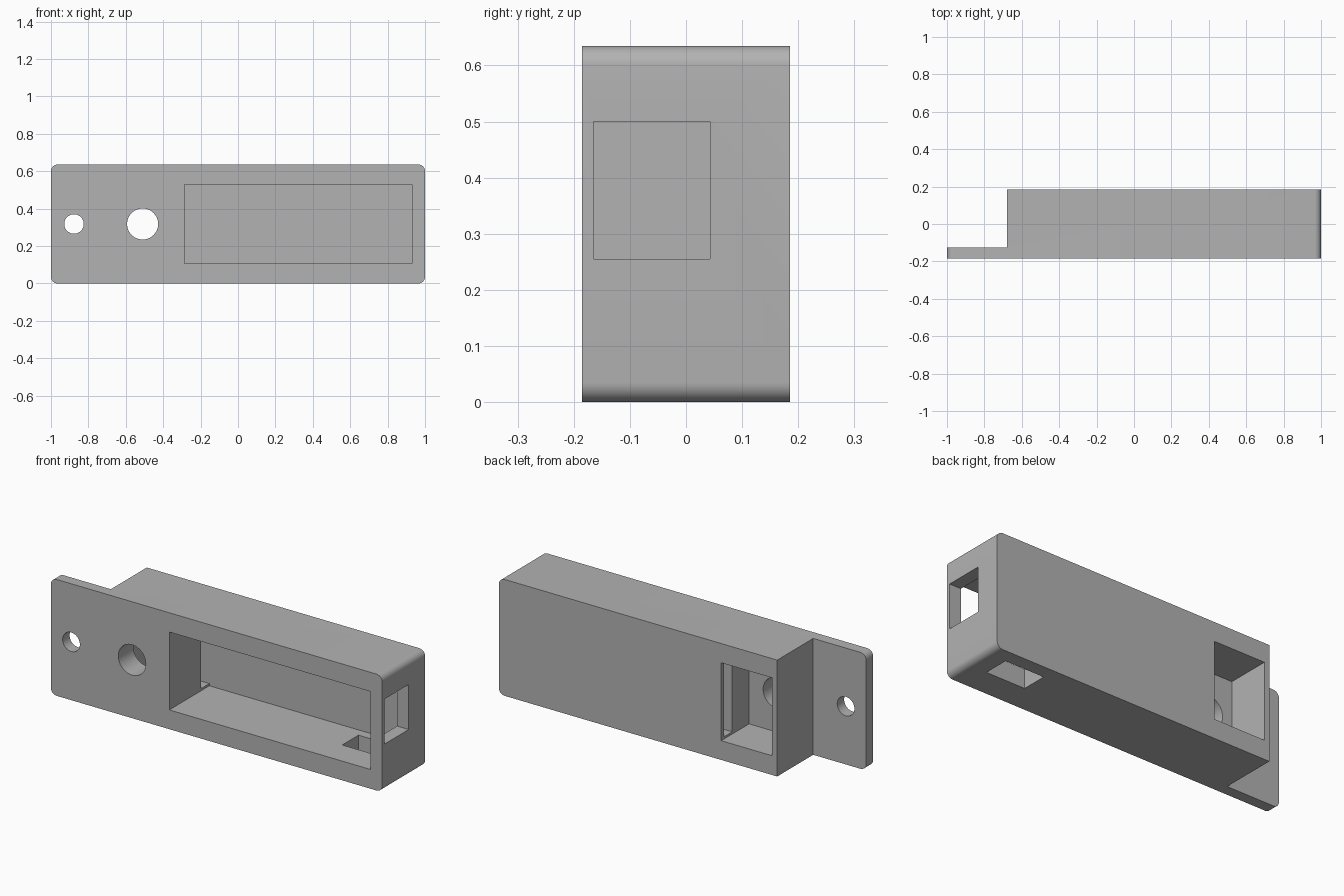
import bpy, bmesh, math
from mathutils import Matrix, Vector

cube = bpy.data.objects.get("Cube")
if cube:
    bpy.data.objects.remove(cube, do_unlink=True)

HEIGHT = 0.635
MID = HEIGHT / 2
FRONT, BACK = -0.185, 0.185
POCKET_BOTTOM, POCKET_TOP = 0.105, 0.53

grey = bpy.data.materials.new("plain grey")
grey.use_nodes = True
colour = (0.45, 0.45, 0.45, 1)
grey.diffuse_color = colour
grey.node_tree.nodes["Principled BSDF"].inputs["Base Color"].default_value = colour


def make_object(name, bm):
    bmesh.ops.recalc_face_normals(bm, faces=bm.faces)
    mesh = bpy.data.meshes.new(name)
    bm.to_mesh(mesh)
    bm.free()
    mesh.materials.append(grey)
    obj = bpy.data.objects.new(name, mesh)
    bpy.context.collection.objects.link(obj)
    return obj


def box(name, x, y, z):
    bm = bmesh.new()
    bmesh.ops.create_cube(bm, size=1)
    for v in bm.verts:
        v.co = Vector([(lo + hi) / 2 + c * (hi - lo) for c, (lo, hi) in zip(v.co, (x, y, z))])
    return make_object(name, bm)


def round_hole(name, x, radius, y0, y1):
    bm = bmesh.new()
    place = Matrix.Translation((x, (y0 + y1) / 2, MID)) @ Matrix.Rotation(math.pi / 2, 4, "X")
    bmesh.ops.create_cone(bm, cap_ends=True, segments=48, radius1=radius, radius2=radius,
                          depth=y1 - y0, matrix=place)
    return make_object(name, bm)


# Housing: stepped plan with a thin mounting flange, extruded upward
plan = [(-1, FRONT), (1, FRONT), (1, BACK), (-0.68, BACK), (-0.68, -0.125), (-1, -0.125)]
bm = bmesh.new()
base = bm.faces.new([bm.verts.new((x, y, 0)) for x, y in plan])
top = bmesh.ops.extrude_face_region(bm, geom=[base])["geom"]
bmesh.ops.translate(bm, vec=(0, 0, HEIGHT), verts=[g for g in top if isinstance(g, bmesh.types.BMVert)])
bmesh.ops.recalc_face_normals(bm, faces=bm.faces)

# Rounded end corners
corners = [e for e in bm.edges
           if all(abs(v.co.x) > 0.99 for v in e.verts)
           and abs(e.verts[0].co.y - e.verts[1].co.y) > 0.01]
bmesh.ops.bevel(bm, geom=corners, offset=0.035, segments=8, profile=0.5, affect="EDGES")
housing = make_object("housing", bm)

# Pockets, windows and holes
cutters = [
    box("front_pocket", (-0.285, 0.93), (-0.3, 0.16), (POCKET_BOTTOM, POCKET_TOP)),
    box("rear_pocket", (-0.65, -0.342), (-0.055, 0.3), (POCKET_BOTTOM, POCKET_TOP)),
    box("wire_slot", (-0.36, -0.27), (0.09, 0.16), (0.117, 0.518)),
    box("end_window", (0.9, 1.1), (-0.165, 0.043), (0.255, 0.5)),
    box("floor_window", (0.65, 0.885), (-0.03, 0.11), (-0.1, 0.15)),
    round_hole("cable_hole", -0.51, 0.083, -0.3, 0),
    round_hole("screw_hole", -0.877, 0.052, -0.3, 0),
]
bpy.context.view_layer.objects.active = housing
for cutter in cutters:
    cutter.hide_render = True
    cut = housing.modifiers.new(cutter.name, "BOOLEAN")
    cut.operation = "DIFFERENCE"
    cut.solver = "EXACT"
    cut.object = cutter
    bpy.ops.object.modifier_apply(modifier=cut.name)
    bpy.data.objects.remove(cutter, do_unlink=True)

# Smooth curves, crisp edges
bpy.ops.object.select_all(action="DESELECT")
housing.select_set(True)
bpy.ops.object.shade_smooth_by_angle(angle=math.radians(30))
